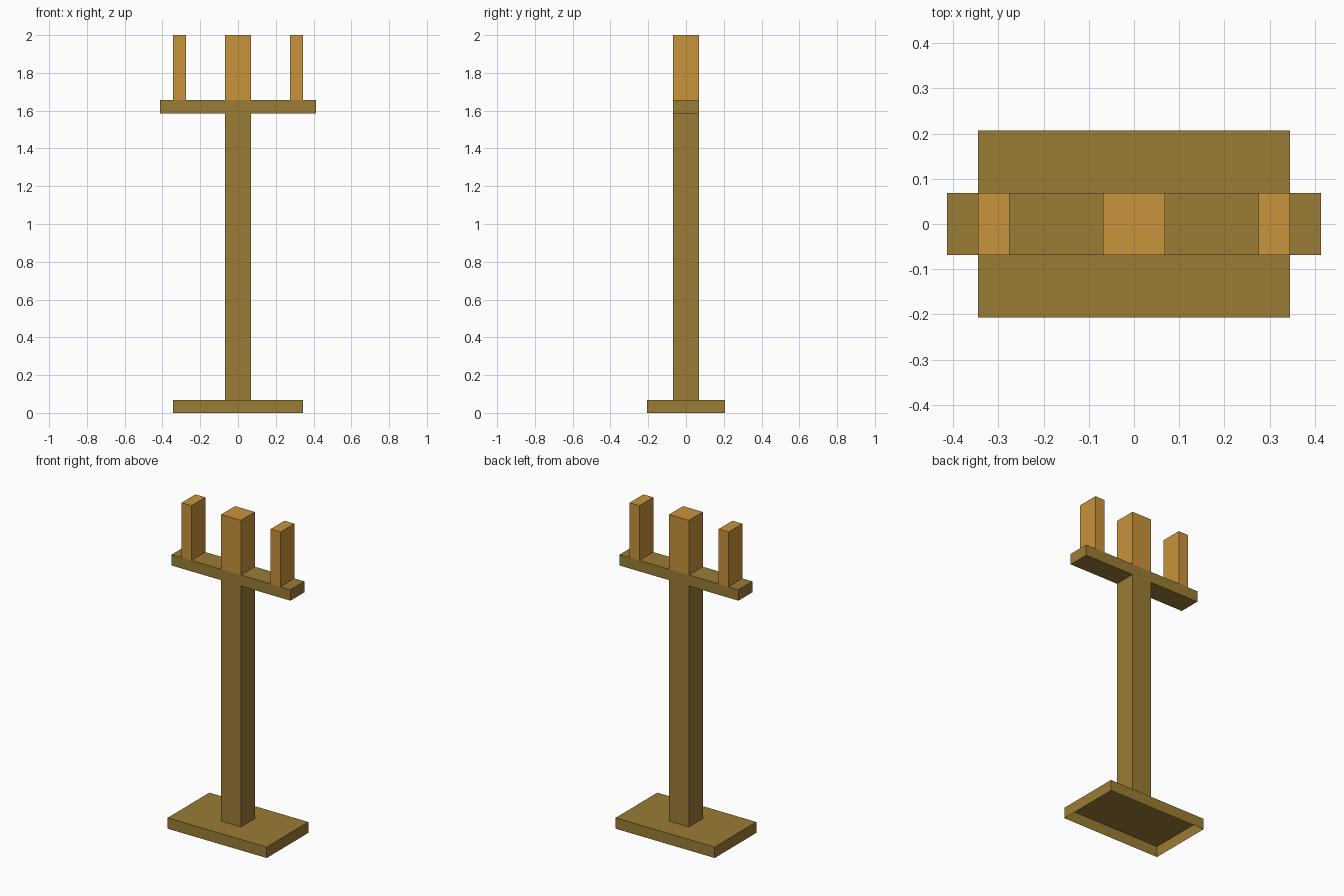
import bpy, bmesh

if "Cube" in bpy.data.objects:
    bpy.data.objects.remove(bpy.data.objects["Cube"])

U = 2 / 29  # the whole model sits on a 29-step grid


def material(name, rgb):
    lin = [((c / 255 + 0.055) / 1.055) ** 2.4 for c in rgb]
    m = bpy.data.materials.new(name)
    m.diffuse_color = (*lin, 1)
    m.use_nodes = True
    m.node_tree.nodes["Principled BSDF"].inputs["Base Color"].default_value = m.diffuse_color
    return m


def box(name, lo, hi, mat, open_ends=()):
    """Box from corner lo to corner hi in grid steps; open_ends lists -1 (bottom) / 1 (top) faces left out."""
    bm = bmesh.new()
    bmesh.ops.create_cube(bm, size=1)
    for v in bm.verts:
        v.co = [U * (l + (c + 0.5) * (h - l)) for c, l, h in zip(v.co, lo, hi)]
    bm.normal_update()
    gone = [f for f in bm.faces if round(f.normal.z) in open_ends and abs(f.normal.z) > 0.5]
    bmesh.ops.delete(bm, geom=gone, context='FACES')
    mesh = bpy.data.meshes.new(name)
    bm.to_mesh(mesh)
    bm.free()
    mesh.materials.append(mat)
    ob = bpy.data.objects.new(name, mesh)
    bpy.context.collection.objects.link(ob)
    return ob


brass = material("dark_brass", (154, 124, 53))
wax = material("amber_wax", (200, 147, 59))

# Stand: hollow base plate, post and crossbar
box("base", (-5, -3, 0), (5, 3, 1), brass, open_ends=(-1,))
box("post", (-1, -1, 1), (1, 1, 23), brass, open_ends=(-1, 1))
box("crossbar", (-6, -1, 23), (6, 1, 24), brass)

# Candles: wide one in the middle, narrow ones either side
box("middle_candle", (-1, -1, 24), (1, 1, 29), wax, open_ends=(-1,))
for side, x in (("left", -5), ("right", 4)):
    box(f"{side}_candle", (x, -1, 24), (x + 1, 1, 29), wax, open_ends=(-1,))
